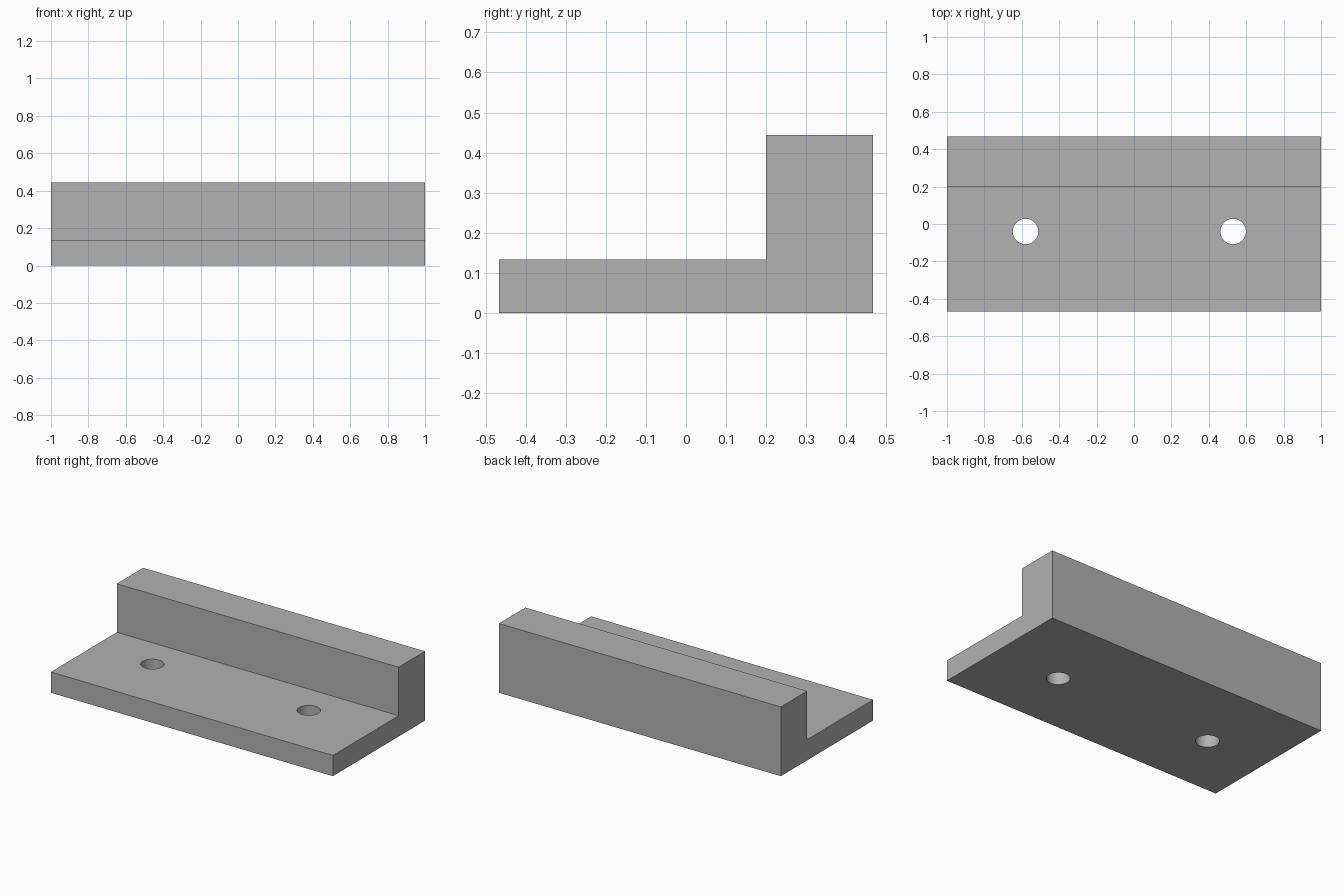
import bpy
import bmesh

cube = bpy.data.objects.get("Cube")
if cube:
    bpy.data.objects.remove(cube, do_unlink=True)

# Plain grey material
grey = bpy.data.materials.new("plain_grey")
grey.use_nodes = True
colour = (0.445, 0.445, 0.445, 1)
grey.diffuse_color = colour
grey.node_tree.nodes["Principled BSDF"].inputs["Base Color"].default_value = colour

# L-shaped bracket: side profile (y, z) extruded along x
profile = [(-0.467, 0), (0.467, 0), (0.467, 0.444),
           (0.2, 0.444), (0.2, 0.133), (-0.467, 0.133)]
bm = bmesh.new()
face = bm.faces.new([bm.verts.new((-1, y, z)) for y, z in profile])
side = bmesh.ops.extrude_face_region(bm, geom=[face])
moved = [v for v in side["geom"] if isinstance(v, bmesh.types.BMVert)]
bmesh.ops.translate(bm, verts=moved, vec=(2, 0, 0))
bmesh.ops.recalc_face_normals(bm, faces=bm.faces)
mesh = bpy.data.meshes.new("bracket")
bm.to_mesh(mesh)
bm.free()
mesh.materials.append(grey)
bracket = bpy.data.objects.new("bracket", mesh)
bpy.context.collection.objects.link(bracket)


# Round screw holes through the base plate
def drill(x, y, radius):
    bpy.ops.mesh.primitive_cylinder_add(vertices=64, radius=radius, depth=0.4,
                                        location=(x, y, 0.07))
    cutter = bpy.context.object
    cutter.name = "hole_cutter"
    cutter.hide_render = True
    cutter.data.materials.append(grey)
    hole = bracket.modifiers.new("screw_hole", "BOOLEAN")
    hole.operation = "DIFFERENCE"
    hole.solver = "EXACT"
    hole.object = cutter
    bpy.context.view_layer.objects.active = bracket
    bpy.ops.object.modifier_apply(modifier=hole.name)
    bpy.data.objects.remove(cutter, do_unlink=True)


for hole_x in (-0.58, 0.53):
    drill(hole_x, -0.04, 0.068)

# Smooth hole walls, sharp bracket edges
bpy.ops.object.select_all(action="DESELECT")
bracket.select_set(True)
bpy.context.view_layer.objects.active = bracket
bpy.ops.object.shade_smooth_by_angle()
